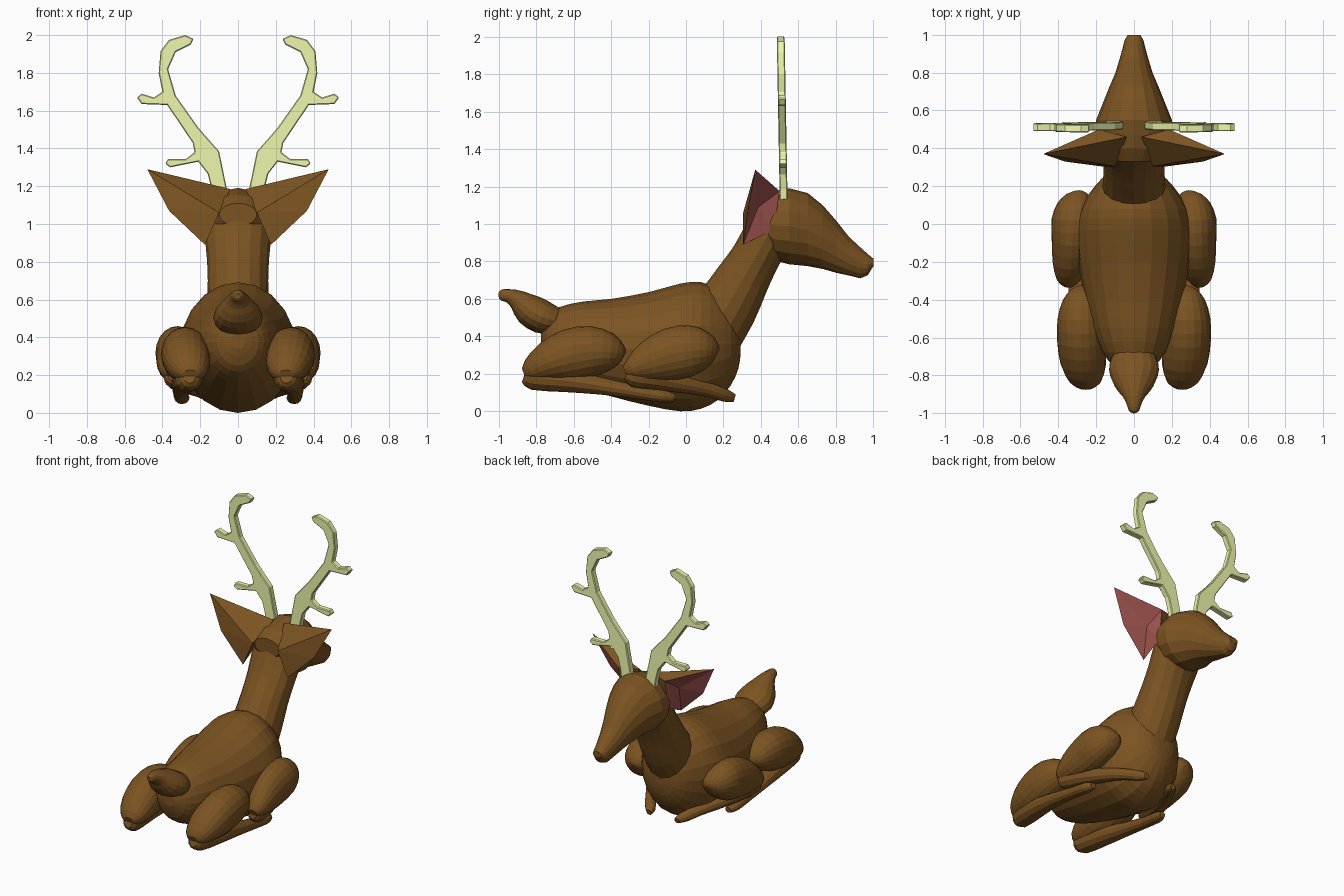
import bpy, bmesh, math
from mathutils import Vector

SIDES = 20


def material(name, color):
    m = bpy.data.materials.new(name)
    m.diffuse_color = (*color, 1)
    return m


FUR = material("fur", (0.20, 0.088, 0.016))
HORN = material("horn", (0.88, 0.95, 0.42))
PINK = material("inner_ear", (0.36, 0.09, 0.08))


def finish(bm, name, mats, mirror=False):
    bmesh.ops.recalc_face_normals(bm, faces=bm.faces)
    me = bpy.data.meshes.new(name)
    bm.to_mesh(me)
    bm.free()
    for m in mats:
        me.materials.append(m)
    ob = bpy.data.objects.new(name, me)
    bpy.context.collection.objects.link(ob)
    if mirror:
        ob.modifiers.new("mirror", 'MIRROR').use_mirror_merge = False
    return ob


def smooth_path(rows, steps):
    """Catmull-Rom through rows of (x, y, z, rx, rn)."""
    out = []
    n = len(rows)
    for i in range(n - 1):
        a, b, c, d = (rows[max(0, min(n - 1, i + k))] for k in (-1, 0, 1, 2))
        for s in range(steps):
            t = s / steps
            out.append([0.5 * (2 * q + (r - p) * t + (2 * p - 5 * q + 4 * r - u) * t * t
                               + (3 * q - p - 3 * r + u) * t ** 3)
                        for p, q, r, u in zip(a, b, c, d)])
    out.append(list(rows[-1]))
    return out


def loft(name, rows, vertical=False, mirror=False, steps=2, sides=SIDES):
    """Skin elliptical rings set along a path."""
    rows = smooth_path(rows, steps)
    bm = bmesh.new()
    rings = []
    for i, (x, y, z, rx, rn) in enumerate(rows):
        p, q = rows[max(0, i - 1)], rows[min(len(rows) - 1, i + 1)]
        tangent = Vector((0, q[1] - p[1], q[2] - p[2])).normalized()
        up = Vector((0, 0, 1)) if vertical else Vector((1, 0, 0)).cross(tangent)
        ring = []
        for k in range(sides):
            a = math.tau * k / sides
            co = Vector((x, y, z)) + Vector((rx * math.cos(a), 0, 0)) + up * rn * math.sin(a)
            ring.append(bm.verts.new(co))
        rings.append(ring)
    for r, s in zip(rings, rings[1:]):
        for k in range(sides):
            j = (k + 1) % sides
            bm.faces.new((r[k], r[j], s[j], s[k]))
    bm.faces.new(rings[0])
    bm.faces.new(rings[-1])
    return finish(bm, name, [FUR], mirror)


# Torso
loft("body", [
    (0, -.775, .38, .04, .04), (0, -.745, .375, .11, .125), (0, -.68, .372, .165, .183),
    (0, -.55, .358, .22, .228), (0, -.40, .34, .258, .26), (0, -.20, .333, .295, .303),
    (0, -.03, .341, .308, .341), (0, .08, .352, .285, .338), (0, .17, .355, .23, .295),
    (0, .24, .36, .17, .22), (0, .28, .35, .10, .12), (0, .292, .35, .04, .04)], vertical=True)

# Neck
loft("neck", [
    (0, .13, .43, .17, .18), (0, .22, .56, .165, .165), (0, .30, .70, .16, .145),
    (0, .37, .82, .165, .13), (0, .44, .95, .175, .13), (0, .48, 1.04, .16, .12)], sides=16)

# Head and muzzle
loft("head", [
    (0, .33, 1.05, .10, .06), (0, .40, 1.02, .17, .135), (0, .47, .99, .20, .185),
    (0, .55, .988, .20, .203), (0, .65, .97, .16, .195), (0, .73, .93, .128, .17),
    (0, .80, .88, .098, .14), (0, .87, .828, .077, .103), (0, .93, .793, .06, .083),
    (0, .97, .783, .05, .057), (0, 1.0, .795, .034, .02)], vertical=True, steps=1, sides=16)

# Tail
loft("tail", [
    (0, -.64, .48, .07, .06), (0, -.70, .485, .115, .075), (0, -.77, .505, .132, .09),
    (0, -.84, .545, .11, .085), (0, -.90, .595, .065, .055), (0, -.95, .617, .04, .036),
    (0, -.985, .62, .028, .03), (0, -1.0, .62, .01, .014)], sides=16)

# Folded rear legs
loft("rear_thigh", [
    (.255, -.865, .20, .04, .03), (.258, -.83, .215, .085, .065), (.268, -.74, .26, .12, .11),
    (.278, -.62, .30, .128, .14), (.28, -.50, .32, .124, .135), (.275, -.40, .315, .10, .10),
    (.27, -.345, .305, .06, .05), (.265, -.33, .30, .02, .02)], mirror=True)
loft("rear_shin", [
    (.255, -.865, .19, .03, .035), (.26, -.82, .18, .07, .065), (.28, -.65, .165, .07, .062),
    (.298, -.45, .135, .052, .046), (.302, -.25, .10, .04, .036), (.297, -.12, .08, .04, .034),
    (.29, -.06, .072, .022, .02)], mirror=True, sides=12)

# Folded front legs, hooves tucked inward under the chest
loft("front_shoulder", [
    (.345, -.325, .21, .03, .03), (.345, -.29, .225, .065, .06), (.335, -.20, .265, .095, .11),
    (.325, -.08, .305, .11, .14), (.32, .03, .325, .115, .135), (.31, .11, .325, .095, .10),
    (.30, .155, .32, .06, .055), (.29, .17, .315, .02, .02)], mirror=True)
loft("front_shin", [
    (.34, -.32, .20, .03, .03), (.335, -.28, .19, .06, .06), (.305, -.15, .17, .065, .058),
    (.25, 0, .14, .055, .045), (.19, .12, .115, .044, .038), (.135, .21, .085, .042, .035),
    (.11, .26, .07, .02, .02)], mirror=True, sides=12)

# Ears: a rim with a hollow pink inside and a shell reaching the back of the skull
bm = bmesh.new()
tip, top, cheek, low, lobe = [bm.verts.new(c) for c in (
    (.48, .37, 1.29), (.185, .50, 1.175), (.18, .47, .97), (.175, .305, .89), (.365, .33, 1.07))]
inner = bm.verts.new((.215, .385, 1.09))
nape, crown = bm.verts.new((.10, .305, 1.06)), bm.verts.new((.04, .46, 1.185))
for f in ((tip, nape, lobe), (tip, crown, nape), (tip, top, crown), (lobe, nape, low),
          (low, nape, cheek), (nape, crown, cheek), (crown, top, cheek)):
    bm.faces.new(f)
rim = [tip, top, cheek, low, lobe]
for i in range(5):
    bm.faces.new((rim[(i + 1) % 5], rim[i], inner)).material_index = 1
finish(bm, "ear", [FUR, PINK], mirror=True)

# Antlers: flat branching outline, extruded and lightly bevelled
outline = [(.05, 1.10), (.06, 1.19), (.10, 1.385), (.21, 1.51), (.33, 1.68), (.37, 1.82),
           (.33, 1.91), (.25, 1.95), (.235, 1.98), (.28, 2.0), (.365, 1.975), (.41, 1.915),
           (.42, 1.80), (.40, 1.70), (.445, 1.67), (.51, 1.69), (.535, 1.67), (.51, 1.635),
           (.375, 1.63), (.24, 1.43), (.23, 1.38), (.275, 1.345), (.37, 1.345), (.385, 1.32),
           (.36, 1.30), (.21, 1.33), (.16, 1.265), (.14, 1.185), (.13, 1.10)]
bm = bmesh.new()
face = bm.faces.new([bm.verts.new((x, .499 - .018 * (z - 1.2), z)) for x, z in outline])
ext = bmesh.ops.extrude_face_region(bm, geom=[face])
bmesh.ops.translate(bm, vec=(0, .042, 0), verts=[v for v in ext["geom"] if isinstance(v, bmesh.types.BMVert)])
bmesh.ops.triangulate(bm, faces=[f for f in bm.faces if len(f.verts) > 4])
antler = finish(bm, "antler", [HORN], mirror=True)
bev = antler.modifiers.new("bevel", 'BEVEL')
bev.width = 0.005
bev.segments = 1
bev.limit_method = 'ANGLE'
bev.angle_limit = math.radians(60)
